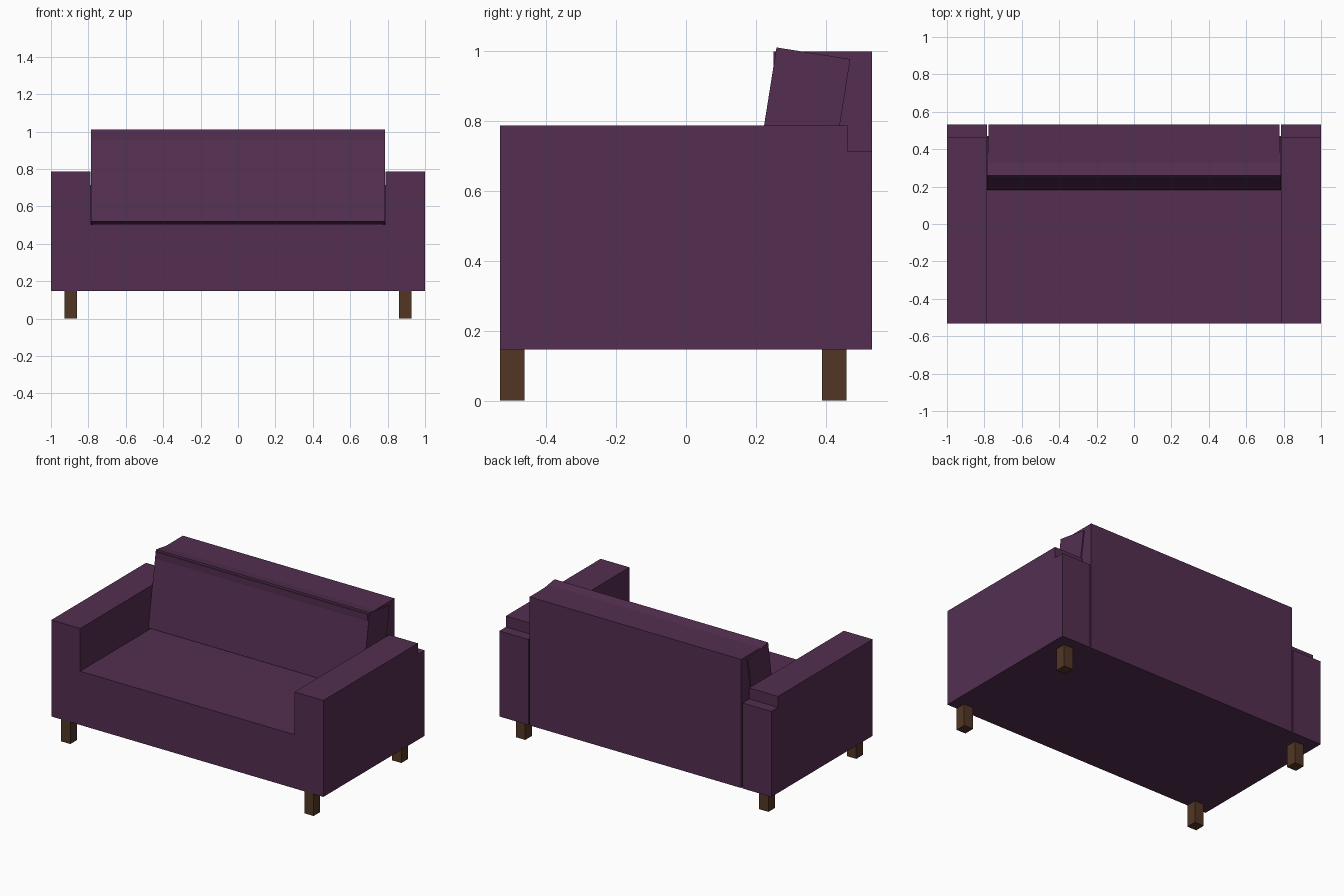
import bpy
import bmesh
import math
from mathutils import Matrix

if "Cube" in bpy.data.objects:
    bpy.data.objects.remove(bpy.data.objects["Cube"])


def material(name, rgb):
    m = bpy.data.materials.new(name)
    m.diffuse_color = (*rgb, 1.0)
    m.use_nodes = True
    m.node_tree.nodes["Principled BSDF"].inputs["Base Color"].default_value = m.diffuse_color
    return m


fabric = material("plum fabric", (0.087, 0.028, 0.082))
wood = material("dark brown wood", (0.084, 0.037, 0.018))


def prism(name, profile, axis_range, mat, axis="x"):
    """Extrude a 2D profile along x (profile is y,z) or y (profile is x,z)."""
    bm = bmesh.new()
    a, b = axis_range
    put = (lambda p, t: (t, p[0], p[1])) if axis == "x" else (lambda p, t: (p[0], t, p[1]))
    face = bm.faces.new([bm.verts.new(put(p, a)) for p in profile])
    new = bmesh.ops.extrude_face_region(bm, geom=[face])["geom"]
    shift = (b - a, 0, 0) if axis == "x" else (0, b - a, 0)
    bmesh.ops.translate(bm, vec=shift, verts=[v for v in new if isinstance(v, bmesh.types.BMVert)])
    bmesh.ops.recalc_face_normals(bm, faces=bm.faces)
    mesh = bpy.data.meshes.new(name)
    bm.to_mesh(mesh)
    bm.free()
    mesh.materials.append(mat)
    obj = bpy.data.objects.new(name, mesh)
    bpy.context.collection.objects.link(obj)
    return obj


def box(name, x, y, z, mat):
    rect = [(y[0], z[0]), (y[1], z[0]), (y[1], z[1]), (y[0], z[1])]
    return prism(name, rect, x, mat)


FRONT, REAR = -0.532, 0.532
BOTTOM, SEAT, ARM = 0.146, 0.503, 0.787
STEP = 0.462

# Seat and arms: one U-shaped profile, flush at the front
prism("seat_and_arms",
      [(-1, BOTTOM), (1, BOTTOM), (1, ARM), (0.788, ARM),
       (0.788, SEAT), (-0.788, SEAT), (-0.788, ARM), (-1, ARM)],
      (FRONT, STEP), fabric, axis="y")

# Upright back panel
box("backrest", (-0.778, 0.778), (0.25, REAR), (BOTTOM, 1.0), fabric)

# Back cushion leaning against the panel, top front corner at (0.259, 1.011)
tilt = math.radians(9)
cushion = box("back_cushion", (-0.785, 0.785), (0, 0.214), (-0.498, 0), fabric)
cushion.data.transform(Matrix.Translation((0, 0.259, 1.011)) @ Matrix.Rotation(-tilt, 4, "X"))

# Lower posts behind the arms, and the legs, on both sides
for side, s in (("left", -1), ("right", 1)):
    box(f"{side}_rear_post", sorted((s * 0.787, s)), (STEP, REAR), (BOTTOM, 0.714), fabric)
    for end, y in (("front", (FRONT, -0.462)), ("rear", (0.39, 0.46))):
        box(f"{side}_{end}_leg", sorted((s * 0.86, s * 0.928)), y, (0, BOTTOM), wood)
